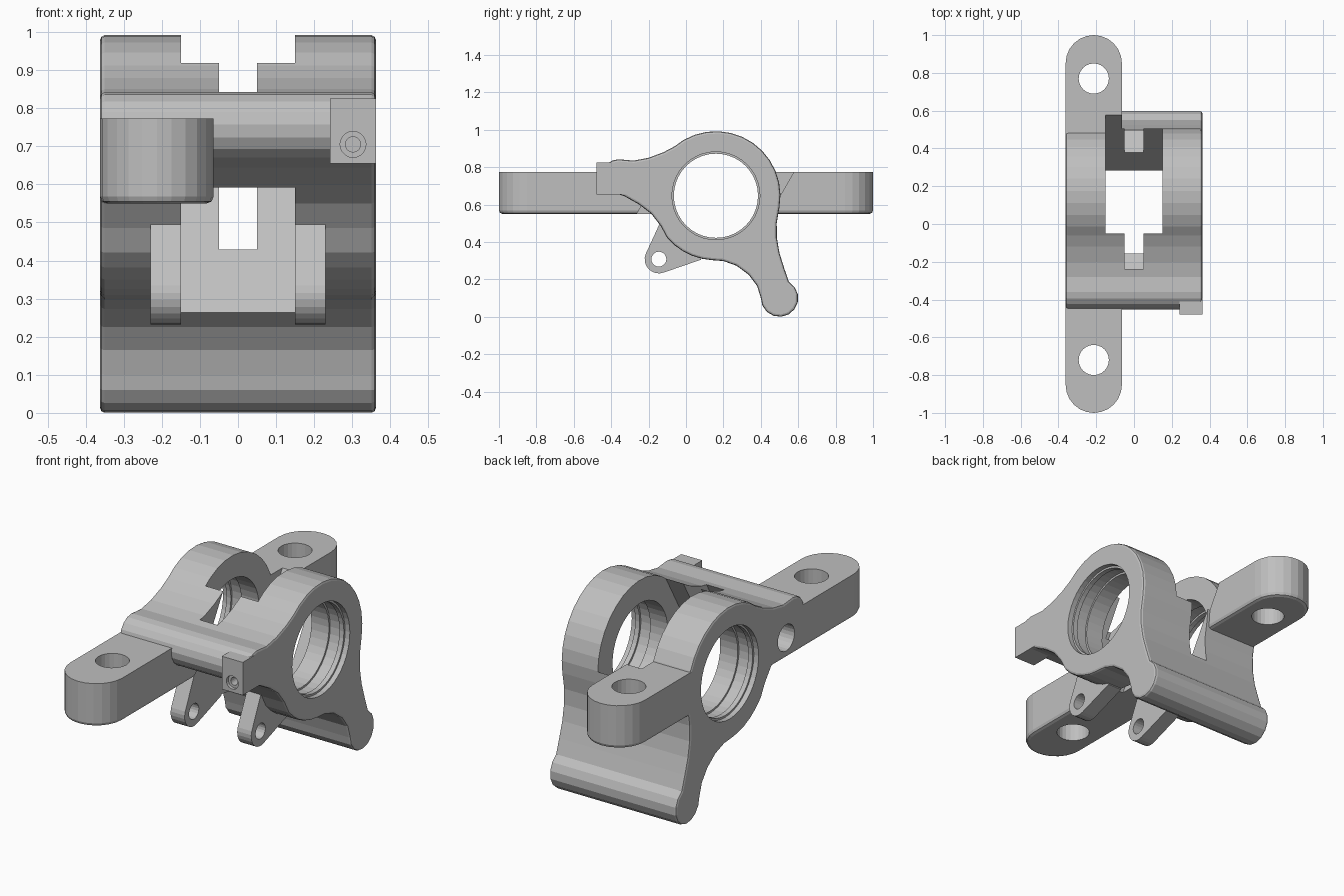
import bpy, bmesh
from math import sin, cos, radians
from mathutils import Vector

cube = bpy.data.objects.get("Cube")
if cube:
    bpy.data.objects.remove(cube, do_unlink=True)

grey = bpy.data.materials.new("cast_grey")
grey.use_nodes = True
grey.diffuse_color = (0.52, 0.52, 0.52, 1)
grey.node_tree.nodes["Principled BSDF"].inputs["Base Color"].default_value = grey.diffuse_color

BORE = (0.16, 0.647)
HALF = 0.362


def arc(c, r, a0, a1, n):
    """Points on an arc, angles in degrees, both ends included."""
    angles = [radians(a0 + (a1 - a0) * i / n) for i in range(n + 1)]
    return [(c[0] + r * cos(a), c[1] + r * sin(a)) for a in angles]


def circle(c, r, n=32):
    return arc(c, r, 0, 360, n)[:-1]


PLACE = {
    "x": lambda u, v, w: (w, u, v),
    "y": lambda u, v, w: (u, w, v),
    "z": lambda u, v, w: (u, v, w),
}


def prism(name, pts, lo, hi, axis="x", bevel=0.0, ends=()):
    """Extrude an outline along an axis, rounding the rims at the given ends."""
    bm = bmesh.new()
    place = PLACE[axis]
    rings = [[bm.verts.new(place(u, v, w)) for u, v in pts] for w in (lo, hi)]
    caps = [bm.faces.new(ring) for ring in rings]
    n = len(pts)
    for i in range(n):
        j = (i + 1) % n
        bm.faces.new((rings[0][i], rings[0][j], rings[1][j], rings[1][i]))
    bmesh.ops.recalc_face_normals(bm, faces=bm.faces)
    if bevel:
        rims = [e for k in ends for e in caps[k].edges]
        bmesh.ops.bevel(bm, geom=rims, offset=bevel, segments=2, profile=0.5,
                        affect="EDGES", clamp_overlap=True)
    mesh = bpy.data.meshes.new(name)
    bm.to_mesh(mesh)
    bm.free()
    mesh.materials.append(grey)
    ob = bpy.data.objects.new(name, mesh)
    bpy.context.collection.objects.link(ob)
    return ob


def cut(ob, cutters):
    bpy.context.view_layer.objects.active = ob
    for c in cutters:
        mod = ob.modifiers.new("cut", "BOOLEAN")
        mod.operation = "DIFFERENCE"
        mod.solver = "EXACT"
        mod.object = c
        bpy.ops.object.modifier_apply(modifier=mod.name)


def tilted(d0, d1, t0, t1):
    """Rectangle in the side plane, leaning back by 30 degrees."""
    across, along = Vector((cos(radians(30)), -0.5)), Vector((0.5, cos(radians(30))))
    corners = ((d0, t0), (d1, t0), (d1, t1), (d0, t1))
    return [tuple(across * d + along * t) for d, t in corners]


# Housing side outline: ring, front bar and rear foot
outline = (
    arc((-0.36, 0.75), 0.092, 240, 90, 7)
    + [(-0.28, 0.835), (-0.2, 0.85), (-0.12, 0.88), (-0.06, 0.912)]
    + arc(BORE, 0.345, 120, -10, 12)
    + [(0.485, 0.5), (0.486, 0.42), (0.5, 0.34), (0.525, 0.26), (0.55, 0.187)]
    + arc((0.5, 0.1), 0.1, 35, -180, 9)
    + [(0.38, 0.165), (0.335, 0.225), (0.27, 0.273), (0.2, 0.298)]
    + arc(BORE, 0.345, 267, 221, 5)
    + [(-0.135, 0.485), (-0.185, 0.55), (-0.25, 0.6), (-0.33, 0.645)]
)
housing = prism("housing", outline, -HALF, HALF, bevel=0.012, ends=(0, 1))

# Mounting bar with rounded ends
ARM_X = -0.213
arm_outline = arc((ARM_X, 0.851), 0.149, 0, 180, 12) + arc((ARM_X, -0.851), 0.149, 180, 360, 12)
arm = prism("mounting_arm", arm_outline, 0.55, 0.773, "z", bevel=0.018, ends=(0,))

# Small screw block on the front bar
block = prism("screw_block", [(-0.478, 0.655), (-0.3, 0.655), (-0.3, 0.825), (-0.478, 0.825)],
              0.242, HALF)

# Cutters
bore = prism("bore_cutter", circle(BORE, 0.225, 40), -1, 1)
counterbores = [prism("counterbore_cutter", circle(BORE, 0.235, 40), s * 0.28 - 0.03 + s * 0.0,
                      s * 0.28 + 0.03) for s in (-1, 1)]
mouths = [prism("mouth_cutter", circle(BORE, 0.235, 40), min(s * 0.335, s), max(s * 0.335, s))
          for s in (-1, 1)]
window = prism("window_cutter", tilted(-0.503, 0.1125, -1, 2), -0.15, 0.15)
slot = prism("slot_cutter", tilted(-0.628, 0.6, 0.56, 2), -0.05, 0.05)
side_hole = prism("side_hole_cutter", circle((-0.3, 0.655), 0.068, 24), -0.6, -0.1)
arm_holes = [prism("arm_hole_cutter", circle((ARM_X, y), 0.08, 24), 0, 2, "z")
             for y in (0.77, -0.72)]
screw_holes = [prism("screw_cutter", circle((0.302, 0.705), r, 20), -1, depth, "y")
               for r, depth in ((0.034, -0.462), (0.02, -0.32))]

shared = [bore] + counterbores + mouths + [window]
cut(housing, shared + [slot, side_hole, screw_holes[1]])
cut(arm, shared + [side_hole] + arm_holes)
cut(block, screw_holes)

# Pair of lower lugs with pin holes
PIN = (-0.145, 0.308)
lug_outline = arc(PIN, 0.076, 160, 290, 9) + [(0.08, 0.305), (0.06, 0.36), (-0.06, 0.48), (-0.14, 0.5)]
pin = prism("pin_cutter", circle(PIN, 0.04, 20), -1, 1)
for side, x in (("left", 0.15), ("right", -0.23)):
    lug = prism(side + "_lug", lug_outline, x, x + 0.08)
    cut(lug, [pin])

# Remove the helpers
for c in shared + [slot, side_hole, pin] + arm_holes + screw_holes:
    bpy.data.objects.remove(c, do_unlink=True)
